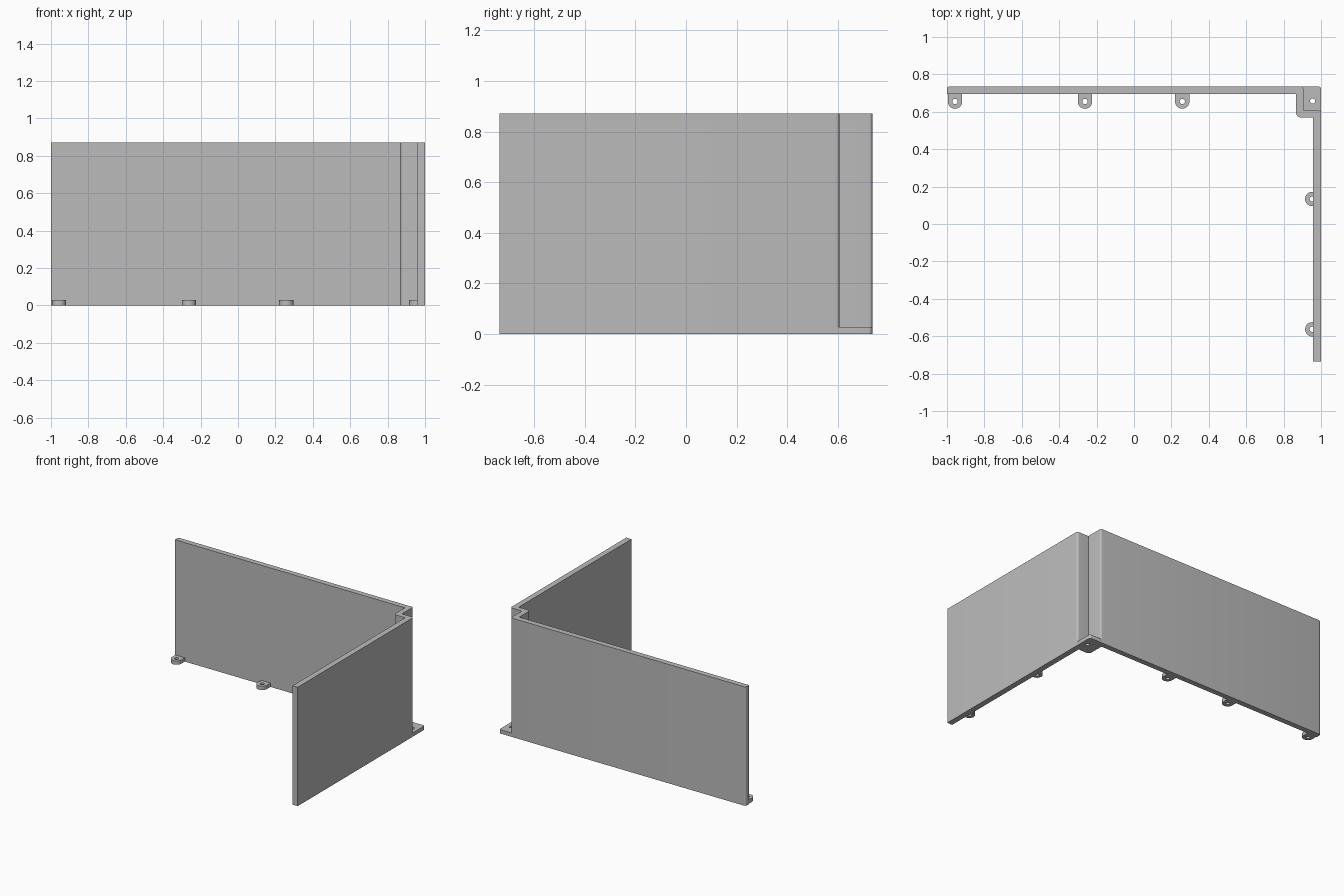
import bpy, bmesh
from math import pi, cos, sin
from mathutils import Vector

cube = bpy.data.objects.get("Cube")
if cube:
    bpy.data.objects.remove(cube, do_unlink=True)

HEIGHT, TAB_HEIGHT, HOLE = 0.872, 0.028, 0.014
BACK, FRONT = 0.736, -0.736

grey = bpy.data.materials.new("grey plastic")
grey.use_nodes = True
grey.diffuse_color = (0.5, 0.5, 0.5, 1)
grey.node_tree.nodes["Principled BSDF"].inputs["Base Color"].default_value = (0.5, 0.5, 0.5, 1)


def rounded(corners, steps=6):
    """Outline from right-angled (x, y, radius) corners."""
    out = []
    for i, (x, y, r) in enumerate(corners):
        p = Vector((x, y))
        if r == 0:
            out.append(p)
            continue
        a = (Vector(corners[i - 1][:2]) - p).normalized() * r
        b = (Vector(corners[(i + 1) % len(corners)][:2]) - p).normalized() * r
        for k in range(steps + 1):
            t = k / steps * pi / 2
            out.append(p + a * (1 - sin(t)) + b * (1 - cos(t)))
    return out


def circle(x, y, r, n=24):
    return [Vector((x + r * cos(2 * pi * k / n), y + r * sin(2 * pi * k / n))) for k in range(n)]


def prism(name, loops, height):
    """Extrude an outline, with further loops as holes."""
    bm = bmesh.new()
    edges = []
    for loop in loops:
        vs = [bm.verts.new((p.x, p.y, 0)) for p in loop]
        edges += [bm.edges.new((vs[i - 1], vs[i])) for i in range(len(vs))]
    bmesh.ops.triangle_fill(bm, edges=edges, use_beauty=True)
    top = bmesh.ops.extrude_face_region(bm, geom=bm.faces[:], use_keep_orig=True)["geom"]
    bmesh.ops.translate(bm, vec=(0, 0, height),
                        verts=[g for g in top if isinstance(g, bmesh.types.BMVert)])
    bmesh.ops.recalc_face_normals(bm, faces=bm.faces[:])
    mesh = bpy.data.meshes.new(name)
    bm.to_mesh(mesh)
    bm.free()
    mesh.materials.append(grey)
    ob = bpy.data.objects.new(name, mesh)
    bpy.context.collection.objects.link(ob)
    bpy.ops.object.select_all(action='DESELECT')
    ob.select_set(True)
    bpy.context.view_layer.objects.active = ob
    bpy.ops.object.shade_smooth_by_angle(angle=pi / 6)
    return ob


# Continuous wall with a stepped corner
prism("corner_wall", [rounded([
    (-1, BACK, 0.015), (0.905, BACK, 0.012), (0.905, 0.607, 0), (1, 0.607, 0.015),
    (1, FRONT, 0), (0.958, FRONT, 0), (0.958, 0.57, 0), (0.866, 0.57, 0.025),
    (0.866, 0.696, 0), (-1, 0.696, 0)])], HEIGHT)

# Drilled foot plate outside the corner step
prism("corner_foot", [rounded([
    (0.885, BACK, 0), (1, BACK, 0.015), (1, 0.59, 0), (0.885, 0.59, 0)]),
    circle(0.955, 0.657, HOLE)], TAB_HEIGHT)

# Drilled tabs along the inside of both walls
R = 0.038
for i, x in enumerate((-0.957, -0.262, 0.258)):
    prism(f"back_tab_{i + 1}", [rounded([
        (x - R, 0.71, 0), (x + R, 0.71, 0),
        (x + R, 0.655 - R, R * 0.98), (x - R, 0.655 - R, R * 0.98)], 10),
        circle(x, 0.655, HOLE)], TAB_HEIGHT)
for i, y in enumerate((0.134, -0.563)):
    prism(f"side_tab_{i + 1}", [rounded([
        (0.985, y + R, 0), (0.985, y - R, 0),
        (0.953 - R, y - R, R * 0.98), (0.953 - R, y + R, R * 0.98)], 10),
        circle(0.953, y, HOLE)], TAB_HEIGHT)
